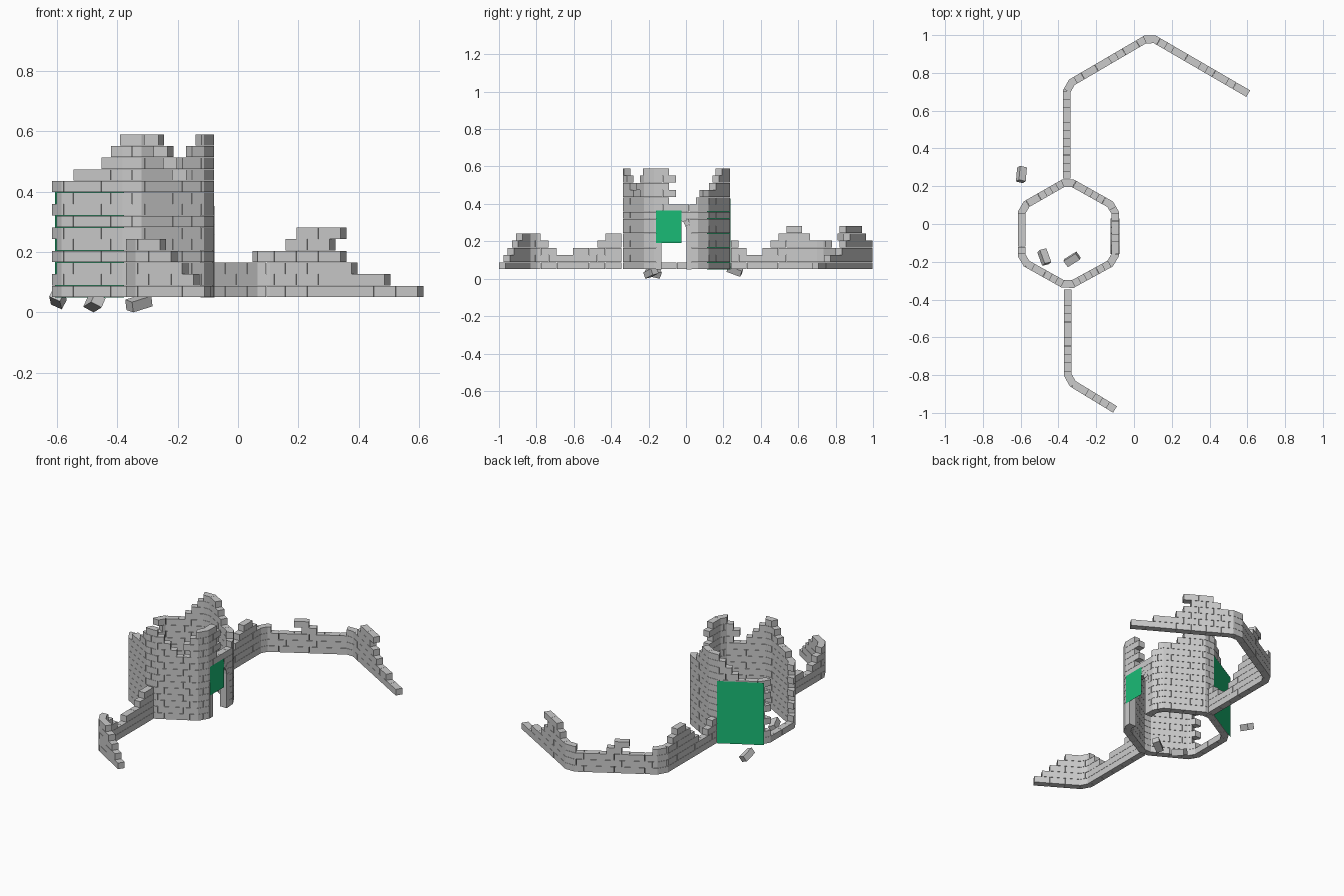
import bpy, bmesh, math
from mathutils import Vector, Euler

if "Cube" in bpy.data.objects:
    bpy.data.objects.remove(bpy.data.objects["Cube"])

BASE, TOP, COURSES = 0.05, 0.59, 14
H = (TOP - BASE) / COURSES      # height of one course
HALF = 0.02                     # half the wall thickness
GAP = 0.0006                    # joint between bricks


def finish(name, bm, mat=None):
    bmesh.ops.recalc_face_normals(bm, faces=bm.faces)
    me = bpy.data.meshes.new(name)
    bm.to_mesh(me)
    bm.free()
    ob = bpy.data.objects.new(name, me)
    bpy.context.collection.objects.link(ob)
    if mat:
        me.materials.append(mat)
    return ob


def loft(bm, sections):
    """Closed solid through a row of four-point sections."""
    rings = [[bm.verts.new(p) for p in sec] for sec in sections]
    for a, b in zip(rings, rings[1:]):
        for i in range(4):
            j = (i + 1) % 4
            bm.faces.new((a[i], a[j], b[j], b[i]))
    bm.faces.new(rings[0])
    bm.faces.new(rings[-1])


def brick_wall(name, pts, profile, brick, holes=None, cut=0.03):
    """Running-bond wall along pts; profile is (vertex index + fraction, courses)."""
    pts = [Vector(p) for p in pts]
    cum = [0.0]
    for a, b in zip(pts, pts[1:]):
        cum.append(cum[-1] + (b - a).length)
    total = cum[-1]

    def dist(t):
        i = min(int(t), len(pts) - 2)
        return cum[i] + (t - i) * (cum[i + 1] - cum[i])

    # path with cut corners
    path = [(0.0, pts[0])]
    for i in range(1, len(pts) - 1):
        a, b = (pts[i - 1] - pts[i]).normalized(), (pts[i + 1] - pts[i]).normalized()
        path += [(cum[i] - cut, pts[i] + a * cut), (cum[i] + cut, pts[i] + b * cut)]
    path.append((total, pts[-1]))
    normals = []
    for i in range(len(path) - 1):
        d = (path[i + 1][1] - path[i][1]).normalized()
        normals.append(Vector((d.y, -d.x)))

    def pair(s):
        """Outer and inner points at distance s."""
        for i, (k, p) in enumerate(path):
            if abs(s - k) < 1e-6 and 0 < i < len(path) - 1:
                m = (normals[i - 1] + normals[i]).normalized()
                m = m * (HALF / m.dot(normals[i]))
                return p + m, p - m
        for i in range(len(path) - 1):
            if s <= path[i + 1][0] + 1e-9:
                f = (s - path[i][0]) / (path[i + 1][0] - path[i][0])
                p = path[i][1].lerp(path[i + 1][1], f)
                return p + normals[i] * HALF, p - normals[i] * HALF

    steps = [(dist(t), n) for t, n in profile]

    def height(s):
        return [n for k, n in steps if k <= s + 1e-9][-1]

    n = max(1, round(total / brick))
    length = total / n
    bm = bmesh.new()
    for c in range(COURSES):
        z0, z1 = BASE + c * H + GAP, BASE + (c + 1) * H - GAP
        for k in range(n + 1):
            a = max(0, (k - 0.5 * (c % 2)) * length)
            b = min(total, (k + 1 - 0.5 * (c % 2)) * length)
            if b - a < 0.01 or height((a + b) / 2) <= c:
                continue
            spans = [(a, b)]
            if holes:
                h = holes((z0 + z1) / 2)
                if h:
                    lo, hi = dist(h[0]), dist(h[1])
                    spans = [(a, min(b, lo)), (max(a, hi), b)]
            for p, q in spans:
                if q - p < 0.006:
                    continue
                p, q = p + GAP, q - GAP
                ss = [p] + [s for s, _ in path if p + 1e-4 < s < q - 1e-4] + [q]
                secs = []
                for s in ss:
                    o, i = pair(s)
                    secs.append([(o.x, o.y, z0), (o.x, o.y, z1),
                                 (i.x, i.y, z1), (i.x, i.y, z0)])
                loft(bm, secs)
    return finish(name, bm)


# doorway in the east face
DOOR_Y, SPRING, R_IN, R_OUT = -0.065, 0.258, 0.067, 0.095
EAST_S, EAST_N = -0.195, 0.09


def doorway(z):
    r = R_OUT - 0.01
    if z > SPRING:
        d = r * r - (z - SPRING) ** 2
        if d <= 0:
            return None
        r = math.sqrt(d)
    f = lambda y: 3 + (y - EAST_S) / (EAST_N - EAST_S)
    return f(DOOR_Y - r), f(DOOR_Y + r)


# six-sided ruined tower, path starts and ends in the west breach
brick_wall("tower_wall",
           [(-.595, -.05), (-.595, -.195), (-.35, -.332), (-.1, EAST_S), (-.1, EAST_N),
            (-.35, .23), (-.595, .09), (-.595, -.05)],
           [(0, 1), (.85, 10), (1.25, 11), (1.55, 12), (1.74, 13), (1.88, 14), (2.15, 13),
            (2.22, 12), (2.35, 11), (2.5, 10), (2.72, 13), (2.82, 14), (3.33, 13), (3.42, 9),
            (3.75, 10), (4, 11), (4.28, 12), (4.45, 13), (4.62, 14), (5.12, 13), (5.22, 12),
            (5.32, 11), (5.45, 10), (6.1, 1)], 0.0715, doorway)

# long curtain wall to the north
brick_wall("north_wall",
           [(-.355, .24), (-.355, .735), (.085, .992), (.605, .69)],
           [(0, 4), (.1, 3), (.24, 2), (.38, 3), (.44, 4), (.53, 5), (.6, 6), (.79, 5), (.93, 4),
            (1.12, 3), (1.385, 4), (1.41, 5), (1.58, 4), (1.66, 3), (1.93, 4), (2.2, 5),
            (2.28, 6), (2.44, 5), (2.5, 3), (2.63, 2), (2.83, 1)], 0.085)

# short curtain wall to the south
brick_wall("south_wall",
           [(-.35, -.345), (-.35, -.83), (-.1, -.982)],
           [(0, 5), (.15, 4), (.32, 3), (.5, 2), (.65, 3), (.82, 4), (.94, 5), (1.3, 4),
            (1.5, 3), (1.62, 2), (1.8, 1)], 0.085)

# door surround: two jambs and wedge stones
bm = bmesh.new()
X0, X1 = -0.124, -0.078


def wedge(bm, y_in, y_out, z_in, z_out):
    return [(X0, y_in, z_in), (X1, y_in, z_in), (X1, y_out, z_out), (X0, y_out, z_out)]


for side in (-1, 1):
    loft(bm, [wedge(bm, DOOR_Y + side * R_IN, DOOR_Y + side * R_OUT, z, z)
              for z in (BASE, SPRING)])
STONES = 9
for k in range(STONES):
    secs = []
    for a in (k * math.pi / STONES + .008, (k + 1) * math.pi / STONES - .008):
        secs.append(wedge(bm, DOOR_Y + R_IN * math.cos(a), DOOR_Y + R_OUT * math.cos(a),
                          SPRING + R_IN * math.sin(a), SPRING + R_OUT * math.sin(a)))
    loft(bm, secs)
finish("door_arch", bm)

# green panels
green = bpy.data.materials.new("green")
green.diffuse_color = (0.01, 0.5, 0.18, 1)
green.use_nodes = True
green.node_tree.nodes["Principled BSDF"].inputs["Base Color"].default_value = green.diffuse_color


def panel(name, a, b, z0, z1):
    bm = bmesh.new()
    bm.faces.new([bm.verts.new(p) for p in
                  ((*a, z0), (*b, z0), (*b, z1), (*a, z1))])
    finish(name, bm, green)


panel("door_panel", (-.076, -.16), (-.076, -.025), .19, .365)
panel("breach_panel", (-.378, .239), (-.605, .111), BASE, .43)

# fallen bricks
for i, (x, y, z, rot) in enumerate([(-.596, .262, .032, (25, 20, 85)),
                                    (-.475, -.175, .030, (28, 12, 110)),
                                    (-.328, -.187, .031, (12, -15, 32))]):
    bm = bmesh.new()
    bmesh.ops.create_cube(bm, size=1)
    bmesh.ops.scale(bm, vec=(.078, .04, .036), verts=bm.verts)
    ob = finish("fallen_brick_%d" % (i + 1), bm)
    ob.rotation_euler = Euler([math.radians(r) for r in rot])
    # rest the lowest corner on the ground
    m = ob.rotation_euler.to_matrix()
    low = min((m @ v.co).z for v in ob.data.vertices)
    ob.location = (x, y, -low + (0.01 if i == 0 else 0))
